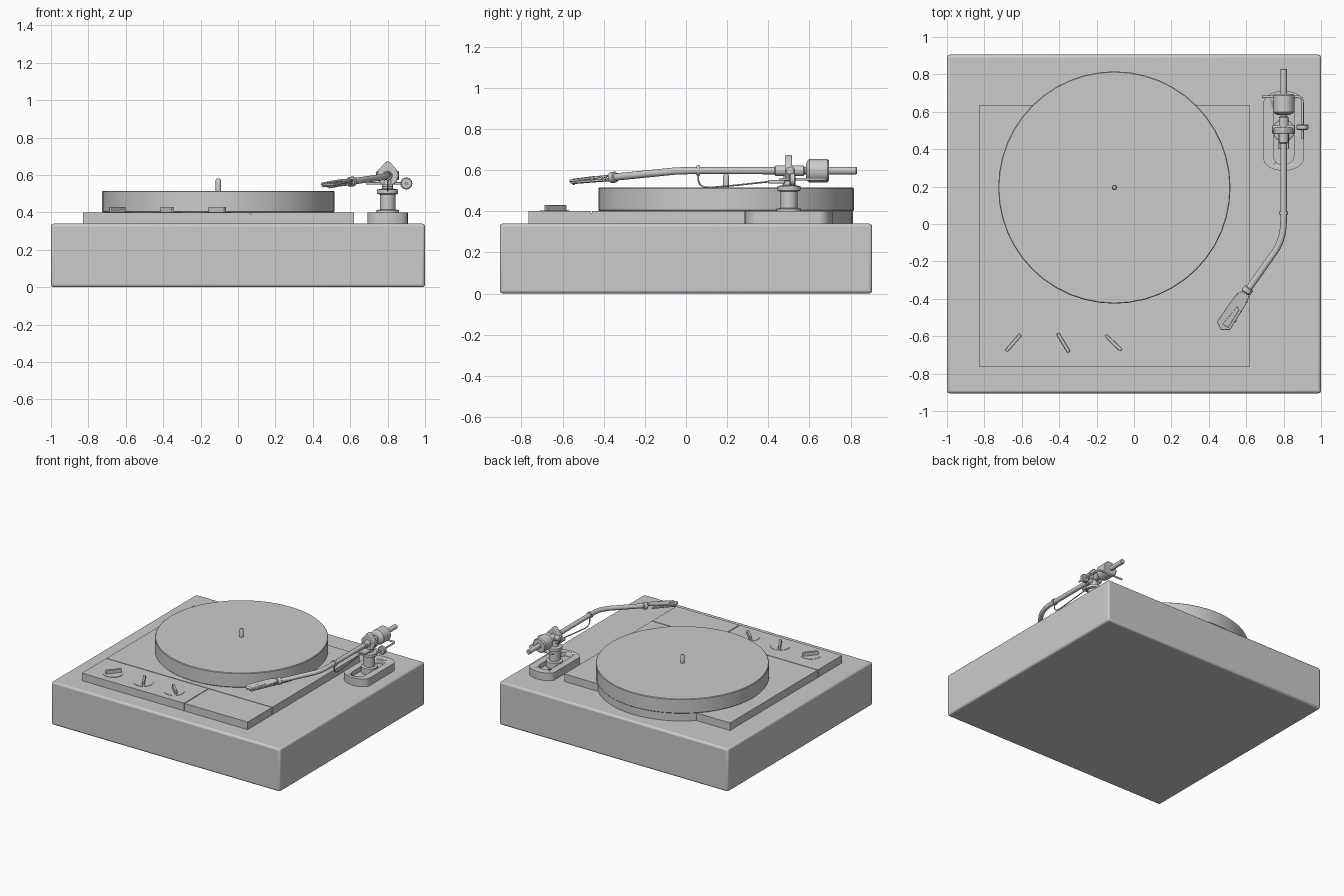
import bpy, bmesh, math
from mathutils import Vector

if "Cube" in bpy.data.objects:
    bpy.data.objects.remove(bpy.data.objects["Cube"])


def finish(name, bm, bevel=0, seg=2, smooth=True):
    bmesh.ops.recalc_face_normals(bm, faces=bm.faces[:])
    me = bpy.data.meshes.new(name)
    bm.to_mesh(me)
    bm.free()
    ob = bpy.data.objects.new(name, me)
    bpy.context.collection.objects.link(ob)
    if bevel:
        m = ob.modifiers.new("bevel", 'BEVEL')
        m.width, m.segments, m.limit_method = bevel, seg, 'ANGLE'
    if smooth:
        bpy.ops.object.select_all(action='DESELECT')
        bpy.context.view_layer.objects.active = ob
        ob.select_set(True)
        bpy.ops.object.shade_smooth_by_angle(angle=math.radians(35))
    return ob


def prism(name, pts, z0, z1, slope=0, bevel=0, seg=2):
    # outline extruded upward; slope tilts it along y
    bm = bmesh.new()
    y0 = pts[0][1]
    rows = [[bm.verts.new((x, y, z + slope * (y - y0))) for x, y in pts] for z in (z0, z1)]
    bm.faces.new(rows[0][::-1])
    bm.faces.new(rows[1])
    n = len(pts)
    for i in range(n):
        j = (i + 1) % n
        bm.faces.new((rows[0][i], rows[0][j], rows[1][j], rows[1][i]))
    return finish(name, bm, bevel, seg)


def box(name, x0, x1, y0, y1, z0, z1, bevel=0, seg=2):
    return prism(name, [(x0, y0), (x1, y0), (x1, y1), (x0, y1)], z0, z1, 0, bevel, seg)


def lathe(name, origin, axis, profile, seg=24):
    # profile of (radius, distance along axis), closed by caps
    q = Vector(axis).to_track_quat('Z', 'Y')
    bm = bmesh.new()
    rings = []
    for r, h in profile:
        rings.append([bm.verts.new(Vector(origin) + q @ Vector((
            r * math.cos(2 * math.pi * i / seg), r * math.sin(2 * math.pi * i / seg), h)))
            for i in range(seg)])
    bm.faces.new(rings[0][::-1])
    bm.faces.new(rings[-1])
    for a, b in zip(rings, rings[1:]):
        for i in range(seg):
            j = (i + 1) % seg
            bm.faces.new((a[i], a[j], b[j], b[i]))
    return finish(name, bm)


def tube(name, pts, r, res=4):
    cu = bpy.data.curves.new(name, 'CURVE')
    cu.dimensions, cu.bevel_depth, cu.bevel_resolution, cu.use_fill_caps = '3D', r, res, True
    sp = cu.splines.new('POLY')
    sp.points.add(len(pts) - 1)
    for p, c in zip(sp.points, pts):
        p.co = (*c, 1)
        p.radius = 1
    sp.use_smooth = True
    ob = bpy.data.objects.new(name, cu)
    bpy.context.collection.objects.link(ob)
    return ob


def capsule(cx, y0, y1, r, squash=1.0, n=14):
    # outline with rounded ends, y0 and y1 being the extremes
    k = r * squash
    top = [(cx + r * math.cos(math.pi * i / n), y1 - k + k * math.sin(math.pi * i / n)) for i in range(n + 1)]
    bot = [(cx - r * math.cos(math.pi * i / n), y0 + k - k * math.sin(math.pi * i / n)) for i in range(n + 1)]
    return top + bot


# plinth
box("plinth", -1, 1, -0.905, 0.905, 0, 0.34, 0.015, 3)

# deck plate split into panels by fine grooves, with a round bulge under the platter
PX, PY = -0.105, 0.195
box("deck_underlay", -0.826, 0.616, -0.761, 0.631, 0.335, 0.392)
box("deck_main_panel", -0.83, 0.62, -0.457, 0.635, 0.335, 0.40)
box("deck_control_panel", -0.83, 0.063, -0.765, -0.463, 0.335, 0.40)
box("deck_side_panel", 0.069, 0.62, -0.765, -0.463, 0.335, 0.40)
lathe("deck_bulge", (PX, PY, 0), (0, 0, 1), [(0.616, 0.335), (0.616, 0.4005)], 48)

# platter and spindle
lathe("platter", (PX, PY, 0), (0, 0, 1), [(0.616, 0.40), (0.621, 0.405), (0.621, 0.511), (0.617, 0.515)], 48)
lathe("spindle", (PX, PY, 0), (0, 0, 1), [(0.014, 0.51), (0.014, 0.572), (0.009, 0.58)], 16)

# control knobs: flush dial with a raised grip bar
for i, (x, ang) in enumerate([(-0.645, 49), (-0.378, 121), (-0.11, 136)]):
    lathe(f"knob_dial_{i}", (x, -0.64, 0), (0, 0, 1), [(0.073, 0.39), (0.073, 0.4025)], 32)
    bar = box(f"knob_grip_{i}", -0.058, 0.058, -0.009, 0.009, 0.395, 0.43, 0.003)
    bar.location = (x, -0.635, 0)
    bar.rotation_euler.z = math.radians(ang)

# arm board with a sliding slot
AX, AY, AZ = 0.8, 0.50, 0.597
board = prism("arm_board", capsule(AX, 0.285, 0.712, 0.108, 0.6), 0.335, 0.40)
slot = prism("slot_cutter", capsule(AX, 0.315, 0.655, 0.055), 0.365, 0.45)
slot.hide_render = True
slot.hide_set(True)
cut = board.modifiers.new("slot", 'BOOLEAN')
cut.operation, cut.object, cut.solver = 'DIFFERENCE', slot, 'EXACT'

# arm pillar with base flange and collar
lathe("arm_pillar", (AX, AY, 0), (0, 0, 1), [
    (0.06, 0.36), (0.06, 0.412), (0.041, 0.416), (0.041, 0.495), (0.056, 0.50),
    (0.056, 0.522), (0.03, 0.527), (0.025, 0.59)], 32)

# bearing yoke: upright teardrop plate
bm = bmesh.new()
prof = [(0.057 * math.cos(math.radians(a)), 0.057 * math.sin(math.radians(a))) for a in range(-220, 41, 20)]
prof += [(0.012, 0.072), (0, 0.077), (-0.012, 0.072)]
f = bm.faces.new([bm.verts.new((AX + x, 0.48, AZ + z)) for x, z in prof])
ext = bmesh.ops.extrude_face_region(bm, geom=[f])
bmesh.ops.translate(bm, vec=(0, 0.036, 0), verts=[v for v in ext['geom'] if isinstance(v, bmesh.types.BMVert)])
finish("bearing_yoke", bm, 0.006)
lathe("bearing_axle", (AX - 0.062, AY + 0.005, AZ), (1, 0, 0), [(0.018, 0), (0.025, 0.006), (0.025, 0.118), (0.018, 0.124)])
lathe("bearing_sleeve", (AX, 0.43, AZ), (0, 1, 0), [(0.02, 0), (0.026, 0.006), (0.026, 0.14), (0.02, 0.146)])

# counterweight on the rear stub
lathe("rear_stub", (AX, 0.52, AZ), (0, 1, 0), [(0.018, 0), (0.018, 0.306), (0.015, 0.31)])
lathe("counterweight", (AX, 0.592, AZ), (0, 1, 0), [(0.03, -0.01), (0.05, 0), (0.057, 0.008), (0.057, 0.095), (0.05, 0.103)], 32)

# tonearm tube, bent inward and dipping toward the head
tube("tonearm_tube", [(AX, 0.5, AZ), (AX, 0.05, 0.598), (0.799, -0.01, 0.597), (0.793, -0.055, 0.595),
                      (0.781, -0.095, 0.591), (0.762, -0.135, 0.587), (0.60, -0.365, 0.564)], 0.0175, 6)
head_dir = Vector((-0.57, -0.81, -0.09)).normalized()
lathe("tonearm_collar", (0.616, -0.341, 0.566), head_dir, [(0.02, 0), (0.027, 0.004), (0.027, 0.028), (0.02, 0.034)])
lathe("rest_collar", (AX, 0.05, 0.598), (0, 1, 0), [(0.024, 0), (0.024, 0.018)])

# headshell plate, side ribs and cartridge
neck = (0.59, -0.362)
prism("headshell", [neck, (0.617, -0.385), (0.598, -0.43), (0.513, -0.567), (0.465, -0.567),
                    (0.443, -0.523), (0.535, -0.39), (0.565, -0.362)], 0.568, 0.58, 0.13, 0.003)
for i, (a, b) in enumerate([((0.607, -0.39), (0.508, -0.56)), ((0.558, -0.372), (0.452, -0.525))]):
    tube(f"headshell_rib_{i}", [(a[0], a[1], 0.552), (b[0], b[1], 0.54)], 0.006, 2)
    for t in (0.05, 0.35, 0.65):
        x, y = (a[k] + (b[k] - a[k]) * t for k in (0, 1))
        tube(f"headshell_strut_{i}_{t}", [(x, y, 0.551 - 0.011 * t), (x, y - 0.02, 0.572 - 0.02 * t)], 0.005, 2)
prism("cartridge", [(0.552, -0.44), (0.562, -0.46), (0.503, -0.555), (0.474, -0.535)], 0.545, 0.572, 0.13, 0.003)
lathe("stylus", (0.488, -0.545, 0.527), (0, 0, 1), [(0.004, 0), (0.01, 0.02)], 8)

# thin signal lead sagging beneath the tube
tube("under_arm_rod", [(AX, 0.06, 0.59), (AX, 0.06, 0.55), (AX, 0.068, 0.53), (AX, 0.085, 0.518),
                       (AX, 0.12, 0.515), (AX, 0.25, 0.527), (AX, 0.44, 0.548), (AX, 0.5, 0.55)], 0.004, 2)
box("arm_lift", 0.772, 0.828, 0.40, 0.48, 0.535, 0.553, 0.004)

# side-force rod with a round weight
RZ = 0.555
tube("side_force_rod", [(0.685, 0.68, RZ), (0.885, 0.68, RZ), (0.897, 0.672, RZ), (0.9, 0.655, RZ), (0.9, 0.455, RZ)], 0.007, 3)
lathe("side_force_weight", (0.9, 0.503, RZ), (0, 1, 0), [(0.027, 0), (0.032, 0.004), (0.032, 0.024), (0.027, 0.028)])
